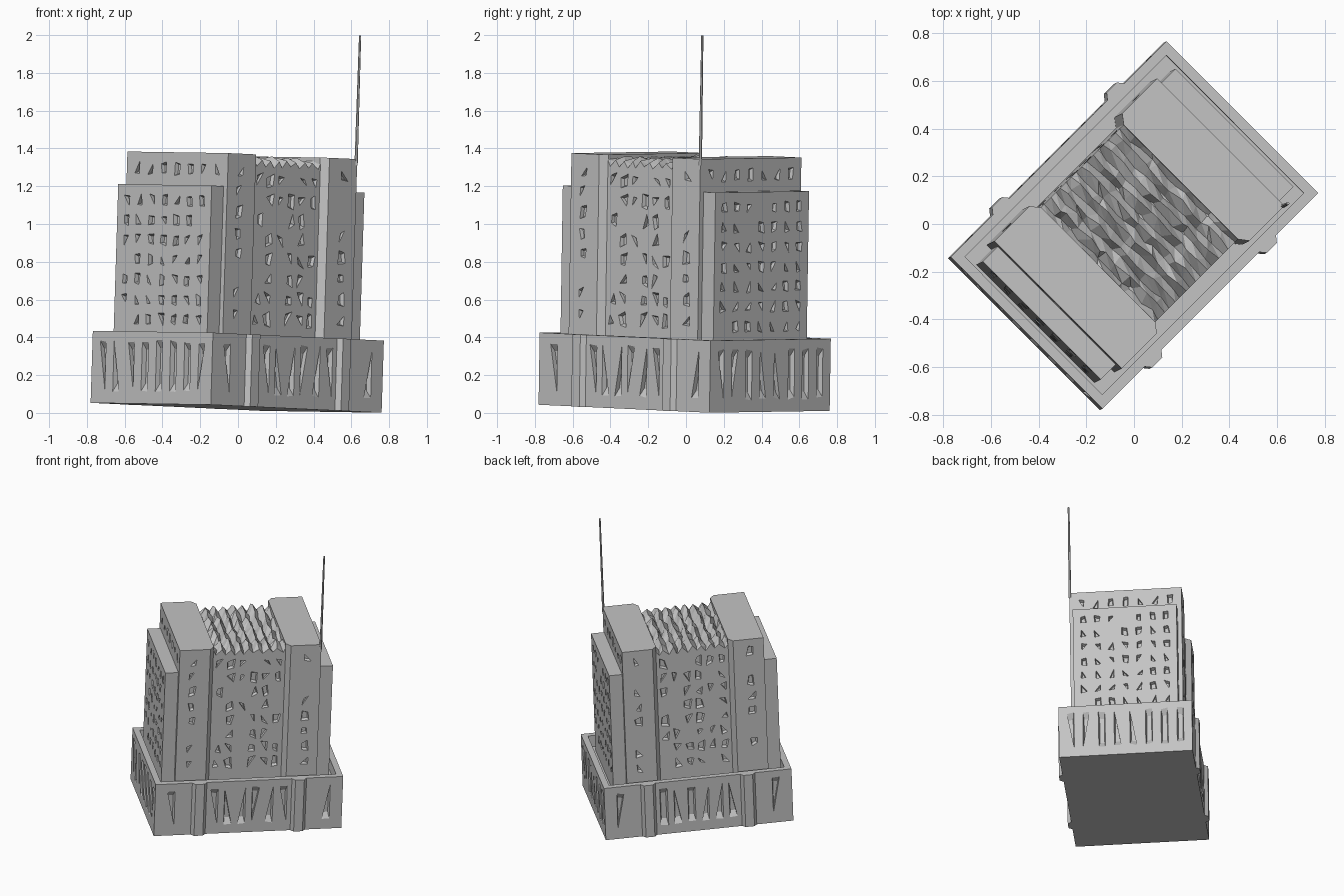
import bpy, bmesh, random
from math import radians
from mathutils import Matrix, Vector

random.seed(4)
if "Cube" in bpy.data.objects:
    bpy.data.objects.remove(bpy.data.objects["Cube"])

grey = bpy.data.materials.new("concrete grey")
grey.use_nodes = True
grey.diffuse_color = (0.55, 0.55, 0.55, 1)
grey.node_tree.nodes["Principled BSDF"].inputs["Base Color"].default_value = (0.55, 0.55, 0.55, 1)

# The building stands diagonally and leans a little
PLACE = (Matrix.Translation((-0.01, -0.01, 0.027)) @ Matrix.Rotation(radians(45), 4, "Z")
         @ Matrix.Rotation(0.033, 4, "Y") @ Matrix.Rotation(0.011, 4, "X"))


def finish(name, bm):
    bmesh.ops.recalc_face_normals(bm, faces=bm.faces)
    mesh = bpy.data.meshes.new(name)
    bm.to_mesh(mesh)
    bm.free()
    mesh.materials.append(grey)
    obj = bpy.data.objects.new(name, mesh)
    bpy.context.collection.objects.link(obj)
    return obj


def loft(bm, low, high):
    a = [bm.verts.new(p) for p in low]
    b = [bm.verts.new(p) for p in high]
    bm.faces.new(a)
    bm.faces.new(b)
    for i in range(len(a)):
        j = (i + 1) % len(a)
        bm.faces.new((a[i], a[j], b[j], b[i]))


def prism(name, outline, z0, z1):
    bm = bmesh.new()
    loft(bm, [(x, y, z0) for x, y in outline], [(x, y, z1) for x, y in outline])
    return finish(name, bm)


def rect(x0, x1, hy):
    return [(x0, -hy), (x1, -hy), (x1, hy), (x0, hy)]


def carve(obj, cutter):
    cutter.hide_render = True
    mod = obj.modifiers.new("carve", "BOOLEAN")
    mod.operation = "DIFFERENCE"
    mod.solver = "EXACT"
    mod.object = cutter
    graph = bpy.context.evaluated_depsgraph_get()
    mesh = bpy.data.meshes.new_from_object(obj.evaluated_get(graph))
    obj.modifiers.clear()
    obj.data = mesh
    bpy.data.objects.remove(cutter)


def window(bm, centre, normal, w, h, depth, rough):
    """Tapered pit; rough ones are jittered and sometimes triangular."""
    n = Vector(normal)
    side, up = n.cross((0, 0, 1)), Vector((0, 0, 1))
    corners = [(-1, -1), (1, -1), (1, 1), (-1, 1)]
    if rough and random.random() < 0.6:
        corners.pop(random.randrange(4))
    flat = []
    for a, b in corners:
        a += random.uniform(-rough, rough)
        b += random.uniform(-rough, rough)
        flat.append(side * a * w / 2 + up * b * h / 2)
    c = Vector(centre)
    loft(bm, [c + p * 1.1 + n * 0.008 for p in flat], [c + p * 0.7 - n * depth for p in flat])


def spread(a, b, count):
    return [a + (b - a) * i / (count - 1) for i in range(count)]


# Podium with pilasters, a sunken terrace and tall openings
HX, HY, PX, PW, PD = 0.64, 0.45, 0.34, 0.05, 0.025
half = [(-HX, -HY)]
for c in (-PX, PX):
    half += [(c - PW, -HY), (c - PW + 0.02, -HY - PD), (c + PW - 0.02, -HY - PD), (c + PW, -HY)]
half.append((HX, -HY))
podium = prism("podium", half + [(-x, -y) for x, y in half], 0, 0.382)
carve(podium, prism("terrace_cutter", rect(-HX + 0.042, HX - 0.042, HY - 0.042), 0.3, 0.5))
bm = bmesh.new()
for s in (-1, 1):
    for y in spread(-0.37, 0.37, 8):
        window(bm, (s * HX, y, 0.2), (s, 0, 0), 0.045, 0.26, 0.026, 0.06)
    for x in [-0.53, 0.53] + spread(-0.235, 0.235, 6):
        window(bm, (x, s * HY, 0.2), (0, s, 0), 0.05, 0.26, 0.026, 0.06)
carve(podium, finish("opening_cutter", bm))

# Tower: tall end slabs, lower outer slabs and the recessed middle
TX, TY, IN, LX, LY, CY, CX = 0.483, 0.378, 0.245, 0.572, 0.35, 0.34, -0.012
ROOF, STEP, FOOT = 1.337, 1.162, 0.28
for s, label in ((-1, "west"), (1, "east")):
    slab = prism(label + "_tall_slab", [
        (CX + s * x, y) for x, y in (
            (TX, -TY), (IN + 0.03, -TY), (IN, -TY + 0.04),
            (IN, TY - 0.04), (IN + 0.03, TY), (TX, TY))], FOOT, ROOF)
    bm = bmesh.new()
    for y in spread(-0.3, 0.3, 7):
        window(bm, (CX + s * TX, y, 1.25), (s, 0, 0), 0.035, 0.06, 0.02, 0.25)
    for t in (-1, 1):
        for z in spread(0.48, 1.25, 8):
            if random.random() < 0.75:
                window(bm, (CX + s * 0.39, t * TY, z), (0, t, 0), 0.04, 0.06, 0.02, 0.5)
    carve(slab, finish("slab_cutter", bm))

    lower = prism(label + "_low_slab", rect(*sorted((CX + s * (TX - 0.03), CX + s * LX)), LY),
                  FOOT, STEP)
    bm = bmesh.new()
    for y in spread(-0.28, 0.28, 7):
        for z in spread(0.45, 1.08, 7):
            if random.random() < 0.9:
                window(bm, (CX + s * LX, y, z), (s, 0, 0), 0.035, 0.05, 0.022, 0.35)
    carve(lower, finish("low_slab_cutter", bm))

middle = prism("middle_block", rect(CX - IN - 0.02, CX + IN + 0.02, CY), FOOT, 1.27)
bm = bmesh.new()
for t in (-1, 1):
    for x in spread(-0.2, 0.2, 6):
        for z in spread(0.47, 1.2, 8):
            if random.random() < 0.7:
                window(bm, (CX + x, t * CY, z), (0, t, 0), 0.04, 0.06, 0.02, 0.5)
carve(middle, finish("middle_cutter", bm))

# Rough ribbed roof over the middle: solid with a jittered top
bm = bmesh.new()
NX, NY = 17, 13
grid = []
for i, x in enumerate(spread(-IN - 0.01, IN + 0.01, NX)):
    row = []
    for j, y in enumerate(spread(-CY, CY, NY)):
        inside = 0 < j < NY - 1
        z = 1.325 - 0.04 * (i % 2) - 0.012 * (j % 3 == 0) + random.uniform(-0.012, 0.008)
        row.append(bm.verts.new((CX + x + random.uniform(-0.008, 0.008),
                                 y + inside * random.uniform(-0.022, 0.022), z)))
    grid.append(row)
for i in range(NX - 1):
    for j in range(NY - 1):
        a, b, c, d = grid[i][j], grid[i + 1][j], grid[i + 1][j + 1], grid[i][j + 1]
        bm.faces.new((a, b, c))
        bm.faces.new((a, c, d))
rim = [e for e in bm.edges if e.is_boundary]
skirt = bmesh.ops.extrude_edge_only(bm, edges=rim)["geom"]
for v in skirt:
    if isinstance(v, bmesh.types.BMVert):
        v.co.z = 1.26
finish("ribbed_roof", bm)

# Thin mast on the corner of the east slab
bm = bmesh.new()
bmesh.ops.create_cone(bm, cap_ends=True, segments=6, radius1=0.009, radius2=0.006, depth=0.69,
                      matrix=Matrix.Translation((CX + TX - 0.004, -TY + 0.004, 1.647)))
finish("mast", bm)

# Turn and tilt every part into place
for obj in bpy.context.collection.objects:
    if obj.type == "MESH" and grey.name in obj.data.materials:
        obj.data.transform(PLACE)
